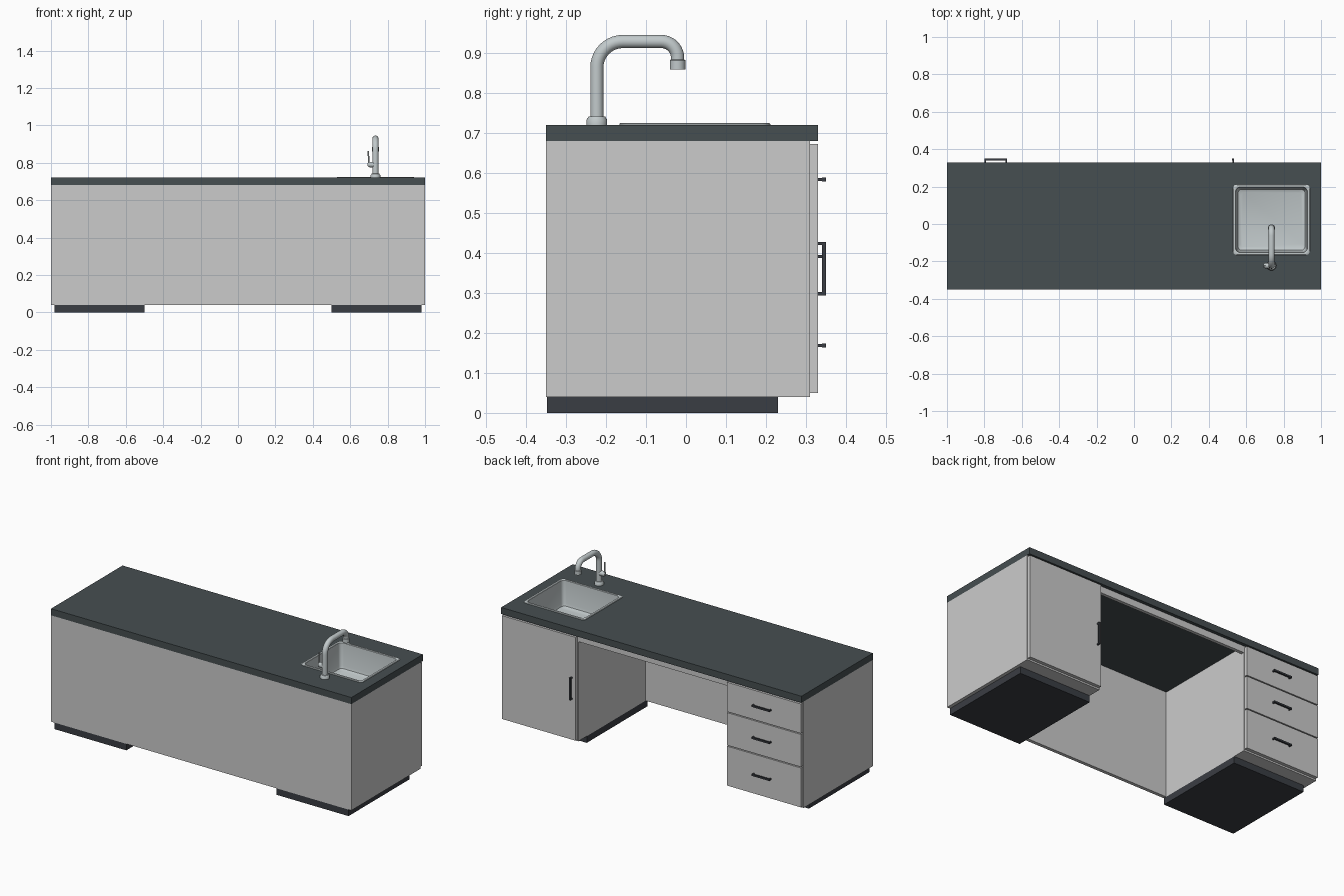
import bpy, bmesh
from math import pi, sin, cos
from mathutils import Vector

if "Cube" in bpy.data.objects:
    bpy.data.objects.remove(bpy.data.objects["Cube"])


def material(name, rgb):
    m = bpy.data.materials.new(name)
    m.diffuse_color = (*rgb, 1)
    m.use_nodes = True
    m.node_tree.nodes["Principled BSDF"].inputs["Base Color"].default_value = m.diffuse_color
    return m


STONE = material("dark_stone", (0.061, 0.077, 0.082))
BLACK = material("black", (0.042, 0.047, 0.056))
STEEL = material("steel", (0.54, 0.59, 0.60))


def finish(name, bm, mat=None, smooth=False):
    bmesh.ops.recalc_face_normals(bm, faces=bm.faces)
    me = bpy.data.meshes.new(name)
    bm.to_mesh(me)
    bm.free()
    ob = bpy.data.objects.new(name, me)
    bpy.context.collection.objects.link(ob)
    if mat:
        me.materials.append(mat)
    if smooth:
        bpy.ops.object.select_all(action='DESELECT')
        ob.select_set(True)
        bpy.context.view_layer.objects.active = ob
        bpy.ops.object.shade_smooth_by_angle(angle=0.7)
    return ob


def add_box(bm, x, y, z):
    lo, hi = zip(x, y, z)
    vs = bmesh.ops.create_cube(bm, size=1)["verts"]
    for v in vs:
        v.co = Vector([h if c > 0 else l for c, l, h in zip(v.co, lo, hi)])


def box(name, x, y, z, mat=None):
    bm = bmesh.new()
    add_box(bm, x, y, z)
    return finish(name, bm, mat)


def loft(name, rings, mat, smooth=True):
    """Closed skin through a list of equal-length point rings."""
    bm = bmesh.new()
    loops = [[bm.verts.new(p) for p in r] for r in rings]
    n = len(loops[0])
    for a, b in zip(loops, loops[1:]):
        for i in range(n):
            j = (i + 1) % n
            bm.faces.new((a[i], a[j], b[j], b[i]))
    bm.faces.new(loops[0])
    bm.faces.new(loops[-1])
    return finish(name, bm, mat, smooth)


def tube(name, path, mat, n=20):
    """Skin along (point, radius, direction) stations; direction is never purely sideways."""
    rings = []
    for p, r, d in path:
        d = Vector(d).normalized()
        u = Vector((0, 0, 1)) if abs(d.x) > 0.9 else Vector((1, 0, 0))
        w = d.cross(u)
        rings.append([Vector(p) + r * (cos(2 * pi * i / n) * u + sin(2 * pi * i / n) * w)
                      for i in range(n)])
    return loft(name, rings, mat)


# Cabinets, one per end, made of panels on a recessed plinth
T = 0.02
for side, s in (("left", -1), ("right", 1)):
    def span(a, b):
        return tuple(sorted((s * a, s * b)))
    box(side + "_plinth", span(0.5, 0.98), (-0.348, 0.23), (0, 0.04), BLACK)
    box(side + "_outer_panel", span(1 - T, 1), (-0.33, 0.31), (0.04, 0.68))
    box(side + "_inner_panel", span(0.5, 0.5 + T), (-0.33, 0.31), (0.04, 0.68))
    box(side + "_bottom_panel", span(0.5 + T, 1 - T), (-0.33, 0.31), (0.04, 0.06))
    box(side + "_top_rail", span(0.5 + T, 1 - T), (0.29, 0.31), (0.64, 0.68))
box("front_panel", (-1, 1), (-0.35, -0.33), (0.04, 0.68))
box("knee_space_rail", (-0.5, 0.5), (0.29, 0.31), (0.64, 0.68))


# Bar handles, horizontal or upright
def handle(name, x, z, length, upright=False):
    bm = bmesh.new()
    h = length / 2

    def part(a, b, t, y):
        along, across = (a, b), (-t, t)
        ox, oz = (across, along) if upright else (along, across)
        add_box(bm, (x + ox[0], x + ox[1]), y, (z + oz[0], z + oz[1]))
    part(-h, h, 0.005, (0.34, 0.35))
    part(-h, -h + 0.008, 0.004, (0.33, 0.342))
    part(h - 0.008, h, 0.004, (0.33, 0.342))
    finish(name, bm, BLACK)


# Door and drawer fronts
box("door", (0.504, 0.996), (0.31, 0.33), (0.05, 0.672))
handle("door_handle", 0.53, 0.361, 0.134, True)
for i, (a, b) in enumerate(((0.05, 0.287), (0.293, 0.489), (0.495, 0.672))):
    box(f"drawer_front_{i + 1}", (-0.996, -0.504), (0.31, 0.33), (a, b))
    handle(f"drawer_handle_{i + 1}", -0.74, (a + b) / 2, 0.12)

# Countertop with sink opening
CX, CY = 0.735, 0.0225
top = box("countertop", (-1, 1), (-0.35, 0.33), (0.68, 0.72), STONE)
cutter = box("sink_cutter", (CX - 0.196, CX + 0.196), (CY - 0.179, CY + 0.179), (0.6, 0.8), STONE)
cutter.hide_render = True
mod = top.modifiers.new("opening", 'BOOLEAN')
mod.operation, mod.object, mod.solver = 'DIFFERENCE', cutter, 'EXACT'
bpy.context.view_layer.objects.active = top
bpy.ops.object.modifier_apply(modifier="opening")
bpy.data.objects.remove(cutter)


# Sink: rim and basin as one shell of rounded rectangles
def rounded(inset, z, r):
    hx, hy = 0.205 - inset - r, 0.1885 - inset - r
    pts = []
    for k, (sx, sy) in enumerate(((1, 1), (-1, 1), (-1, -1), (1, -1))):
        for i in range(6):
            a = pi / 2 * (k + i / 5)
            pts.append((CX + sx * hx + r * cos(a), CY + sy * hy + r * sin(a), z))
    return pts


loft("sink", [rounded(0.022, 0.562, 0.02), rounded(0.011, 0.715, 0.02),
              rounded(0.011, 0.7205, 0.02), rounded(0, 0.7205, 0.02),
              rounded(0, 0.723, 0.02), rounded(0.002, 0.725, 0.02),
              rounded(0.013, 0.725, 0.02), rounded(0.015, 0.723, 0.02),
              rounded(0.022, 0.59, 0.02), rounded(0.026, 0.575, 0.02),
              rounded(0.04, 0.568, 0.02)], STEEL)

# Faucet: flared foot, swan neck and nozzle in one sweep
FY, up = -0.223, (0, 0, 1)
path = [((CX, FY, z), r, up) for z, r in
        ((0.72, 0.026), (0.733, 0.026), (0.741, 0.021), (0.742, 0.0165))]
for cy, cz, r, start in ((FY + 0.065, 0.864, 0.065, pi), (-0.062, 0.888, 0.041, pi / 2)):
    for i in range(11):
        a = start - pi / 2 * i / 10
        path.append(((CX, cy + r * cos(a), cz + r * sin(a)), 0.0165, (0, sin(a), -cos(a))))
down = (0, 0, -1)
path += [((CX, -0.021, z), r, down) for z, r in ((0.884, 0.0165), (0.882, 0.0195), (0.859, 0.0195))]
tube("faucet", path, STEEL)

# Faucet lever on the side of the neck
tube("lever_hub", [((x, FY, 0.79), r, (-1, 0, 0)) for x, r in
                   ((CX, 0.015), (0.708, 0.015), (0.698, 0.013), (0.693, 0.008))], STEEL)
tube("lever", [((0.699, FY, 0.79), 0.004, up), ((0.697, FY, 0.862), 0.004, up)], STEEL, 12)
